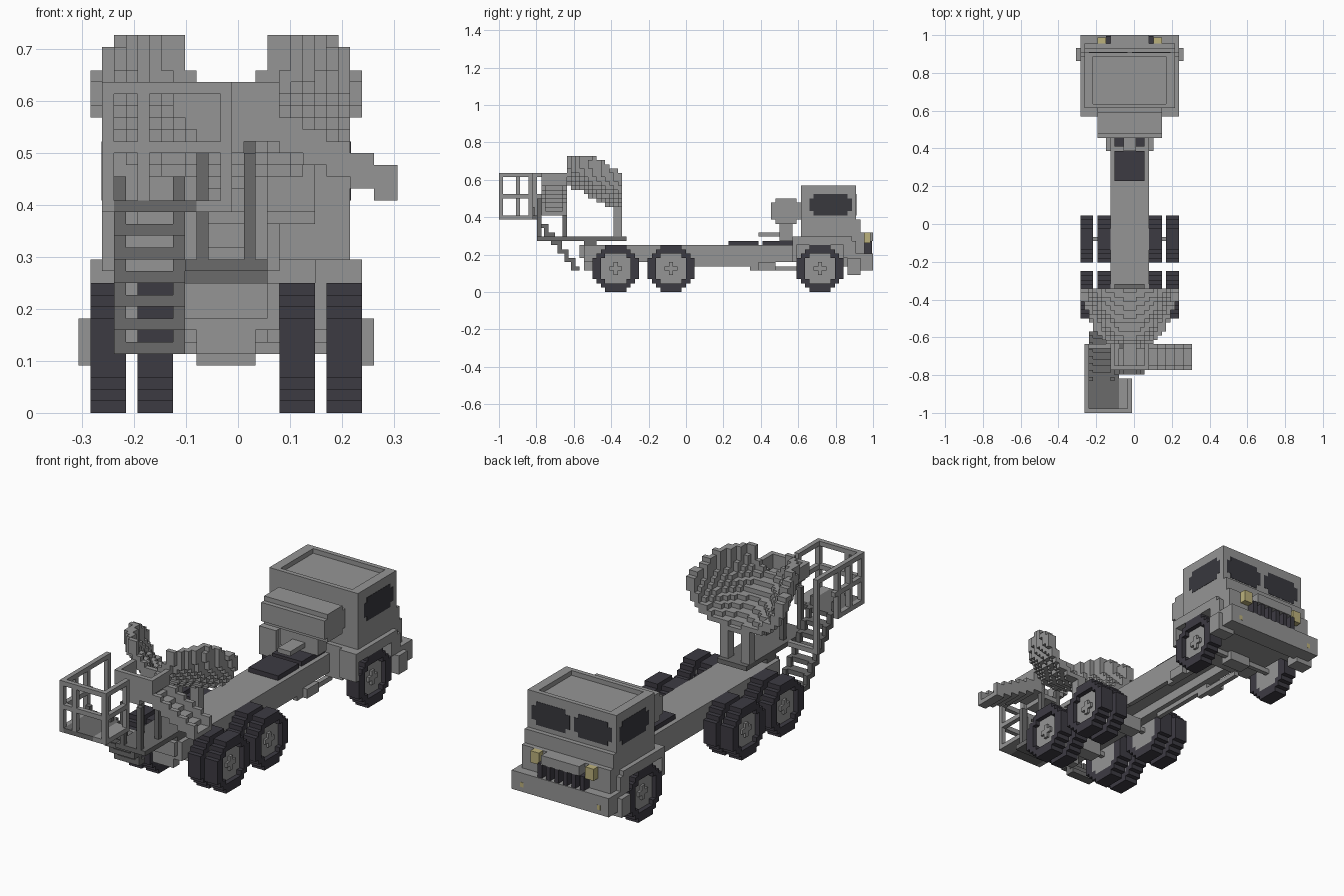
import bpy
import bmesh
from math import hypot
from mathutils import Vector

cube = bpy.data.objects.get("Cube")
if cube:
    bpy.data.objects.remove(cube, do_unlink=True)

CELL = 2 / 88                      # edge of one building block
ORIGIN = Vector((13.5, 44, 0))     # block coordinates of the model centre
MIDDLE = 12.5                      # mirror plane of the truck


def material(name, red, green, blue):
    mat = bpy.data.materials.new(name)
    mat.use_nodes = True
    mat.diffuse_color = (red, green, blue, 1)
    mat.node_tree.nodes["Principled BSDF"].inputs["Base Color"].default_value = (red, green, blue, 1)
    return mat


grey = material("body grey", .3, .3, .3)
dark_grey = material("frame dark grey", .145, .145, .145)
rubber = material("tyre rubber", .046, .043, .055)
glass = material("window glass", .04, .04, .048)
lamp = material("lamp yellow", .5, .44, .2)


def finish(name, mat, bm):
    mesh = bpy.data.meshes.new(name)
    for vert in bm.verts:
        vert.co = (vert.co - ORIGIN) * CELL
    bm.to_mesh(mesh)
    bm.free()
    mesh.materials.append(mat)
    obj = bpy.data.objects.new(name, mesh)
    bpy.context.scene.collection.objects.link(obj)


def part(name, mat, *boxes, mirror=False):
    """Boxes given as x, y, z spans in blocks, optionally mirrored in x."""
    bm = bmesh.new()
    spans = list(boxes)
    if mirror:
        spans += [((2 * MIDDLE - x[1], 2 * MIDDLE - x[0]), y, z) for x, y, z in boxes]
    for box in spans:
        made = bmesh.ops.create_cube(bm, size=1)["verts"]
        for vert in made:
            vert.co = [lo + (c + .5) * (hi - lo) for c, (lo, hi) in zip(vert.co, box)]
    finish(name, mat, bm)


def blocks(name, mat, cells):
    """Stepped solid: only the outer faces of a set of unit blocks."""
    bm = bmesh.new()
    cells = set(cells)
    for cell in cells:
        for axis in range(3):
            for side in (0, 1):
                near = list(cell)
                near[axis] += 2 * side - 1
                if tuple(near) in cells:
                    continue
                a, b = (axis + 1) % 3, (axis + 2) % 3
                loop = []
                for i, j in ((0, 0), (1, 0), (1, 1), (0, 1)):
                    corner = Vector(cell)
                    corner[axis] += side
                    corner[a] += i
                    corner[b] += j
                    loop.append(bm.verts.new(corner))
                bm.faces.new(loop if side else loop[::-1])
    bmesh.ops.remove_doubles(bm, verts=bm.verts, dist=.01)
    finish(name, mat, bm)


# Wheels: chamfered tyre ring, recessed hub, raised cross
def wheel(name, x, y, outer):
    disc = [(j, k) for j in range(-5, 6) for k in range(-5, 6) if abs(j) + abs(k) < 8]
    hub = {(j, k) for j, k in disc if max(abs(j), abs(k)) < 4 and abs(j) + abs(k) < 6}
    blocks(name + "_tyre", rubber, [(x + i, y + j, 5 + k) for i in range(3)
                                    for j, k in disc if (j, k) not in hub])
    layers = (0, 1) if outer > 0 else (1, 2)
    blocks(name + "_hub", grey, [(x + i, y + j, 5 + k) for i in layers for j, k in hub])
    cap = x + (2 if outer > 0 else .5)
    part(name + "_cross", grey, ((cap, cap + .5), (y - 1, y + 2), (5, 6)),
         ((cap, cap + .5), (y, y + 1), (4, 7)))


for label, y, columns in (("front", 75, (1, 21)), ("middle", 40, (1, 5, 17, 21)),
                          ("rear", 27, (1, 5, 17, 21))):
    for n, x in enumerate(columns):
        wheel(f"{label}_wheel_{n}", x, y, 1 if x > MIDDLE else -1)
    part(label + "_axle", grey, ((3, 22), (y, y + 1), (5, 6)),
         ((10, 15), (y - 1, y + 2), (4, 7)))

# Chassis: top plate, side rails and pipes
part("chassis_plate", grey, ((8, 17), (20, 71), (9, 11)))
part("chassis_rail", grey, ((8, 10), (20, 71), (7, 9)), mirror=True)
part("chassis_pipe", grey, ((8, 9), (46, 62), (6, 7)), ((8, 9), (59, 71), (5, 6)),
     ((7, 8), (61, 65), (5, 7)), mirror=True)
part("rear_crossbar", grey, ((9, 16), (19, 20), (8, 11)), ((10, 15), (20, 22), (5, 9)))
part("chassis_cover", rubber, ((9, 16), (54, 61), (11, 12)), ((9, 16), (62, 70), (11, 12)))

# Cab shell, recessed roof, wheel arches and nose
part("cab_body", grey, ((2, 23), (71, 84), (13, 24)), ((5, 20), (70, 84), (6, 13)))
part("roof_rim", grey, ((2, 4), (71, 84), (24, 25)), ((4, MIDDLE), (71, 72), (24, 25)),
     ((4, MIDDLE), (83, 84), (24, 25)), mirror=True)
part("cab_nose", grey, ((2, 23), (81, 85), (6, 17)), ((2, 23), (84, 86), (6, 14)))
part("wheel_arch", grey, ((1, 5), (70, 83), (11, 13)), ((1, 5), (69, 70), (7, 13)),
     ((1, 3), (81, 84), (8, 12)), mirror=True)
part("front_step", grey, ((0, 4), (82, 85), (4, 8)), mirror=True)
part("front_bumper", grey, ((1, 24), (84, 88), (5, 9)))
part("bumper_lamp", lamp, ((3, 3.8), (87.8, 88.04), (6, 7)), mirror=True)
part("headlight", lamp, ((5, 7), (86, 87.4), (11.5, 14)), mirror=True)

# Grille: dark opening with upright slats under a hood bar
part("grille_back", rubber, ((7, 18), (86, 86.4), (9, 12)))
part("grille_hood", grey, ((8, 17), (86, 88), (12, 14)))
part("grille_slat", rubber, *[((x, x + 1), (86, 87.8), (9, 12)) for x in range(7, 18, 2)])

# Windows: thin plates with clipped corners
part("windscreen", glass, ((3, 12), (84, 84.06), (19, 22)), ((4, 11), (84, 84.06), (18, 23)),
     mirror=True)
part("side_window", glass, ((1.94, 2), (73, 83), (19, 22)), ((1.94, 2), (74, 82), (18, 23)),
     mirror=True)

# Water tank behind the cab
blocks("water_tank", grey, [(x, 67 + j, 18 + k) for x in range(5, 20) for j in range(-3, 4)
                            for k in range(-2, 4) if abs(j) + abs(k - .5) < 5])
part("tank_stand", grey, ((8, 17), (66, 69), (12, 16)), ((11, 14), (61, 66), (13, 14)))

# Open drum cradle: lower half of a flattened, widening stepped bowl
drum = []
for y in range(16, 29):
    t = y - 16
    width = 5.5 + 6.2 * (t / 12) ** .6
    centre = 31.5 - t * .3
    height = 6.5 + t * .2
    top = min(32, 32 - (t - 5) * .6)
    for x in range(1, 24):
        for z in range(18, 32):
            reach = hypot((x + .5 - MIDDLE) / width, (z + .5 - centre) / height)
            if 1 - 1.8 / width < reach <= 1 and z < top:
                drum.append((x, y, z))
blocks("drum_cradle", grey, drum)

# Drum supports and deck
part("rear_deck", dark_grey, ((9, 16), (9, 30), (12, 13)), ((9, 16), (20, 23), (11, 12)))
part("drum_post", grey, ((9, 11), (27, 29), (13, 21)), mirror=True)
part("hopper_post", dark_grey, ((10, 11), (15, 16), (13, 25)), mirror=True)
part("deck_post", dark_grey, ((10, 11), (9, 10), (13, 22)), mirror=True)

# Hopper: stepped funnel, open at the top and towards the drum
hopper = []
for z in range(22, 28):
    inset = max(0, 25 - z)
    for x in range(8 + inset, 17 - inset):
        for y in range(10, 16):
            if z == 22 or x in (8 + inset, 16 - inset) or y == 10:
                hopper.append((x, y, z))
blocks("hopper", grey, hopper)

# Discharge chute: stepped trough sloping to the left
chute = []
for x in range(14, 27):
    floor = 18 + (26 - x) // 2
    for y in range(10, 16):
        wall = 3 if y in (10, 15) else 1
        chute += [(x, y, floor + k) for k in range(wall)]
blocks("discharge_chute", grey, chute)

# Stairs rising to the rear platform
steps = []
strings = []
for n in range(7):
    y, z = 18 - 1.6 * n, 5 + 2 * n
    steps.append(((3, 9), (y - 1, y + 1), (z, z + 1)))
    for x in (3, 8):
        strings.append(((x, x + 1), (y - 1, y), (z, z + 3)))
part("stair_tread", dark_grey, *steps)
part("stair_string", dark_grey, *strings)

# Rear platform with railing
part("platform", dark_grey, ((3, 10), (0, 9), (17, 18)))
part("platform_edge", grey, ((10, 13), (0, 8), (17, 18)), ((2, 3), (0, 9), (17, 18)))
part("railing_bar", grey, *[bar for z in (22, 27) for bar in (
    ((2, 13), (0, 1), (z, z + 1)), ((2, 3), (0, 10), (z, z + 1)),
    ((12, 13), (0, 8), (z, z + 1)))])
part("railing_post", grey, *[((x, x + 1), (y, y + 1), (18, 28))
                             for x, y in ((2, 0), (5, 0), (12, 0), (2, 4), (2, 8), (12, 7))])
part("railing_brace", grey, ((2, 3), (9, 16), (27, 28)), ((2, 3), (15, 16), (13, 28)),
     ((2, 10), (15, 16), (12, 13)))
